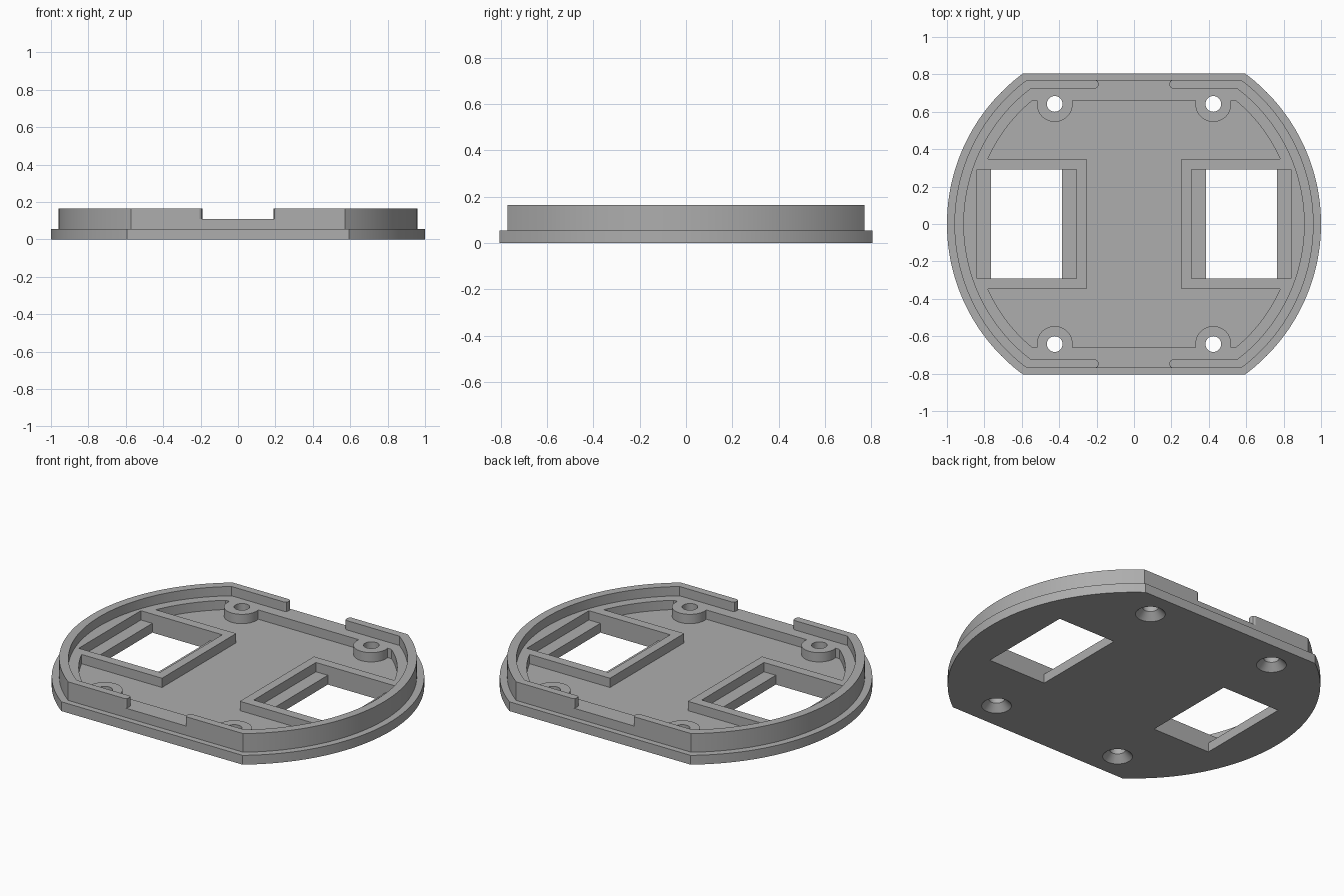
import bpy, bmesh, math
from mathutils import Vector

if "Cube" in bpy.data.objects:
    bpy.data.objects.remove(bpy.data.objects["Cube"])

grey = bpy.data.materials.new("plain_grey")
grey.diffuse_color = (0.42, 0.42, 0.42, 1)
grey.use_nodes = True
grey.node_tree.nodes["Principled BSDF"].inputs["Base Color"].default_value = grey.diffuse_color


def arc(cx, cy, r, a0, a1, n):
    return [(cx + r * math.cos(a0 + (a1 - a0) * i / n),
             cy + r * math.sin(a0 + (a1 - a0) * i / n)) for i in range(n + 1)]


def mirror4(q):
    """Close a first-quadrant outline (listed counter-clockwise) by mirroring."""
    pts = (q + [(-x, y) for x, y in reversed(q)] + [(-x, -y) for x, y in q]
           + [(x, -y) for x, y in reversed(q)])
    out = []
    for p in pts:
        if not out or math.dist(p, out[-1]) > 1e-5:
            out.append(p)
    if math.dist(out[0], out[-1]) < 1e-5:
        out.pop()
    return out


def flat_circle(r, h):
    """Quarter of a circle cut off flat at y = h."""
    return arc(0, 0, r, 0, math.asin(h / r), 30)


def loft(name, rings):
    """Solid through a list of 3D rings with equal point counts."""
    bm = bmesh.new()
    vs = [[bm.verts.new(p) for p in ring] for ring in rings]
    n = len(vs[0])
    for a, b in zip(vs, vs[1:]):
        for i in range(n):
            bm.faces.new((a[i], a[(i + 1) % n], b[(i + 1) % n], b[i]))
    bm.faces.new(vs[0][::-1])
    bm.faces.new(vs[-1])
    bmesh.ops.recalc_face_normals(bm, faces=bm.faces)
    me = bpy.data.meshes.new(name)
    bm.to_mesh(me)
    bm.free()
    me.materials.append(grey)
    ob = bpy.data.objects.new(name, me)
    bpy.context.collection.objects.link(ob)
    return ob


def prism(name, pts, z0, z1):
    return loft(name, [[(x, y, z) for x, y in pts] for z in (z0, z1)])


def combine(target, tool, op):
    m = target.modifiers.new(op, 'BOOLEAN')
    m.operation, m.solver, m.object = op, 'EXACT', tool
    bpy.context.view_layer.objects.active = target
    bpy.ops.object.modifier_apply(modifier=m.name)
    bpy.data.objects.remove(tool)


# Base plate with the raised rim on it
cover = prism("cover_plate", mirror4(flat_circle(1.0, 0.805)), 0, 0.055)
combine(cover, prism("rim", mirror4(flat_circle(0.96, 0.77)), 0.02, 0.165), 'UNION')

# Inside of the rim, with the rounded-end notches front and back
notch_end = [(0.205, 0.725), (0.194, 0.731), (0.19, 0.74), (0.19, 0.755),
             (0.194, 0.764), (0.205, 0.77), (0.205, 1.0)]
combine(cover, prism("rim_cutter", mirror4(flat_circle(0.91, 0.725) + notch_end),
                     0.11, 0.3), 'DIFFERENCE')

# Recessed floor, leaving window frames and screw bosses standing
R, FX, FY, RY = 0.855, 0.255, 0.347, 0.66
HX, HY, BR = 0.424, 0.642, 0.096
b = math.asin((RY - HY) / BR)
recess = [(FX, FY)] + arc(0, 0, R, math.asin(FY / R), math.asin(RY / R), 14)
recess += arc(HX, HY, BR, b, -math.pi - b, 24)
combine(cover, prism("recess_cutter", mirror4(recess), 0.055, 0.3), 'DIFFERENCE')

# Stepped windows
step = [(0.385, -0.1), (0.765, -0.1), (0.765, 0.055), (0.84, 0.055),
        (0.84, 0.3), (0.307, 0.3), (0.307, 0.055), (0.385, 0.055)]
for s in (-1, 1):
    cutter = loft("window_cutter", [[(s * x, y, z) for x, z in step]
                                    for y in (-0.291, 0.291)])
    combine(cover, cutter, 'DIFFERENCE')

# Countersunk screw holes
for sx in (-1, 1):
    for sy in (-1, 1):
        rings = []
        for r, z in ((0.09, -0.01), (0.042, 0.04), (0.042, 0.3)):
            ring = arc(sx * HX, sy * HY, r, 0, 2 * math.pi, 32)[:-1]
            rings.append([(x, y, z) for x, y in ring])
        combine(cover, loft("hole_cutter", rings), 'DIFFERENCE')

# Smooth curves, sharp edges
bpy.ops.object.select_all(action='DESELECT')
cover.select_set(True)
bpy.context.view_layer.objects.active = cover
bpy.ops.object.shade_smooth_by_angle(angle=math.radians(25))
